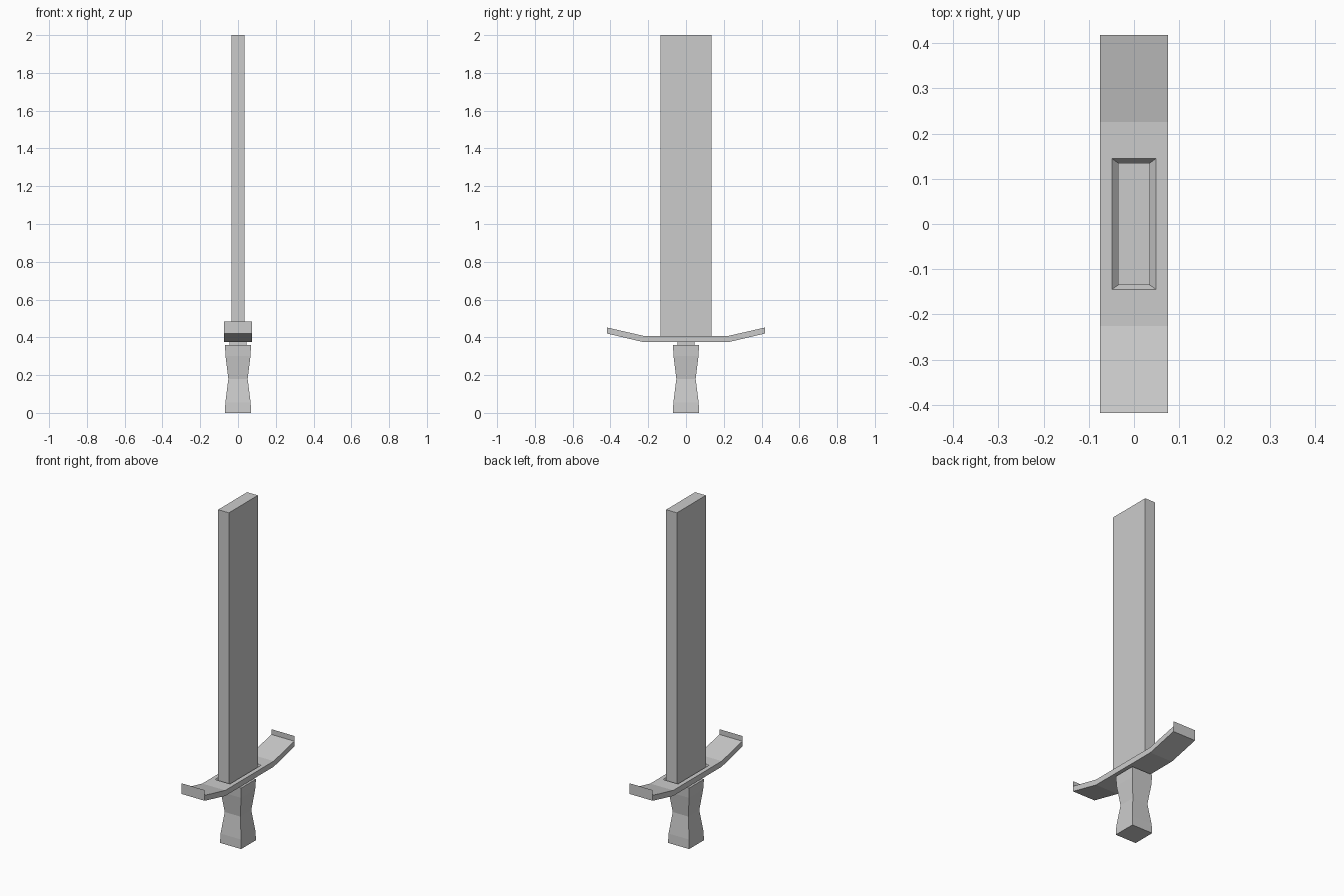
import bpy, bmesh
from math import copysign

if "Cube" in bpy.data.objects:
    bpy.data.objects.remove(bpy.data.objects["Cube"])


def finish(bm, name):
    bmesh.ops.recalc_face_normals(bm, faces=bm.faces)
    mesh = bpy.data.meshes.new(name)
    bm.to_mesh(mesh)
    bm.free()
    obj = bpy.data.objects.new(name, mesh)
    bpy.context.collection.objects.link(obj)
    return obj


def loft(name, sections):
    """Stack of rectangles (half x, half y, z), closed at both ends."""
    bm = bmesh.new()
    rings = [[bm.verts.new((sx * hx, sy * hy, z))
              for sx, sy in ((-1, -1), (1, -1), (1, 1), (-1, 1))]
             for hx, hy, z in sections]
    for a, b in zip(rings, rings[1:]):
        for i in range(4):
            j = (i + 1) % 4
            bm.faces.new((a[i], a[j], b[j], b[i]))
    bm.faces.new(rings[0])
    bm.faces.new(rings[-1])
    return finish(bm, name)


# Blade, seated in the guard's socket
loft("blade", [(0.035, 0.135, 0.39), (0.035, 0.135, 2.0)])

# Waisted square grip, and the neck joining it to the guard
loft("grip", [(h, h, z) for h, z in
              ((0.069, 0), (0.067, 0.055), (0.051, 0.18), (0.066, 0.30), (0.069, 0.36))])
loft("neck", [(0.046, 0.046, 0.355), (0.046, 0.046, 0.38)])

# Upswept guard: strips of (y, bottom z, top z) across the width
W = 0.075
stations = [(-0.418, 0.42, 0.452), (-0.226, 0.375, 0.408),
            (0.226, 0.375, 0.408), (0.418, 0.42, 0.452)]
bm = bmesh.new()
rings = [[bm.verts.new((x, y, z)) for x, z in ((-W, lo), (W, lo), (W, hi), (-W, hi))]
         for y, lo, hi in stations]
for a, b in zip(rings, rings[1:]):
    for i in range(4):
        j = (i + 1) % 4
        bm.faces.new((a[i], a[j], b[j], b[i]))
bm.faces.new(rings[0])
bm.faces.new(rings[-1])
bmesh.ops.recalc_face_normals(bm, faces=bm.faces)

# Sloped socket around the blade, inset into the flat top
bm.faces.ensure_lookup_table()
top = max((f for f in bm.faces if abs(f.calc_center_median().y) < 0.01),
          key=lambda f: f.calc_center_median().z)
for hx, hy, z in ((0.049, 0.145, 0.408), (0.035, 0.135, 0.393)):
    bmesh.ops.inset_individual(bm, faces=[top], thickness=0.005)
    for v in top.verts:
        v.co = (copysign(hx, v.co.x), copysign(hy, v.co.y), z)
finish(bm, "guard")

# Paper-thin upright lips on the guard's ends
for side, y in (("front", -0.418), ("back", 0.418)):
    bm = bmesh.new()
    bm.faces.new([bm.verts.new((x, y, z)) for x, z in
                  ((-W, 0.452), (W, 0.452), (W, 0.483), (-W, 0.483))])
    finish(bm, "guard_lip_" + side)
